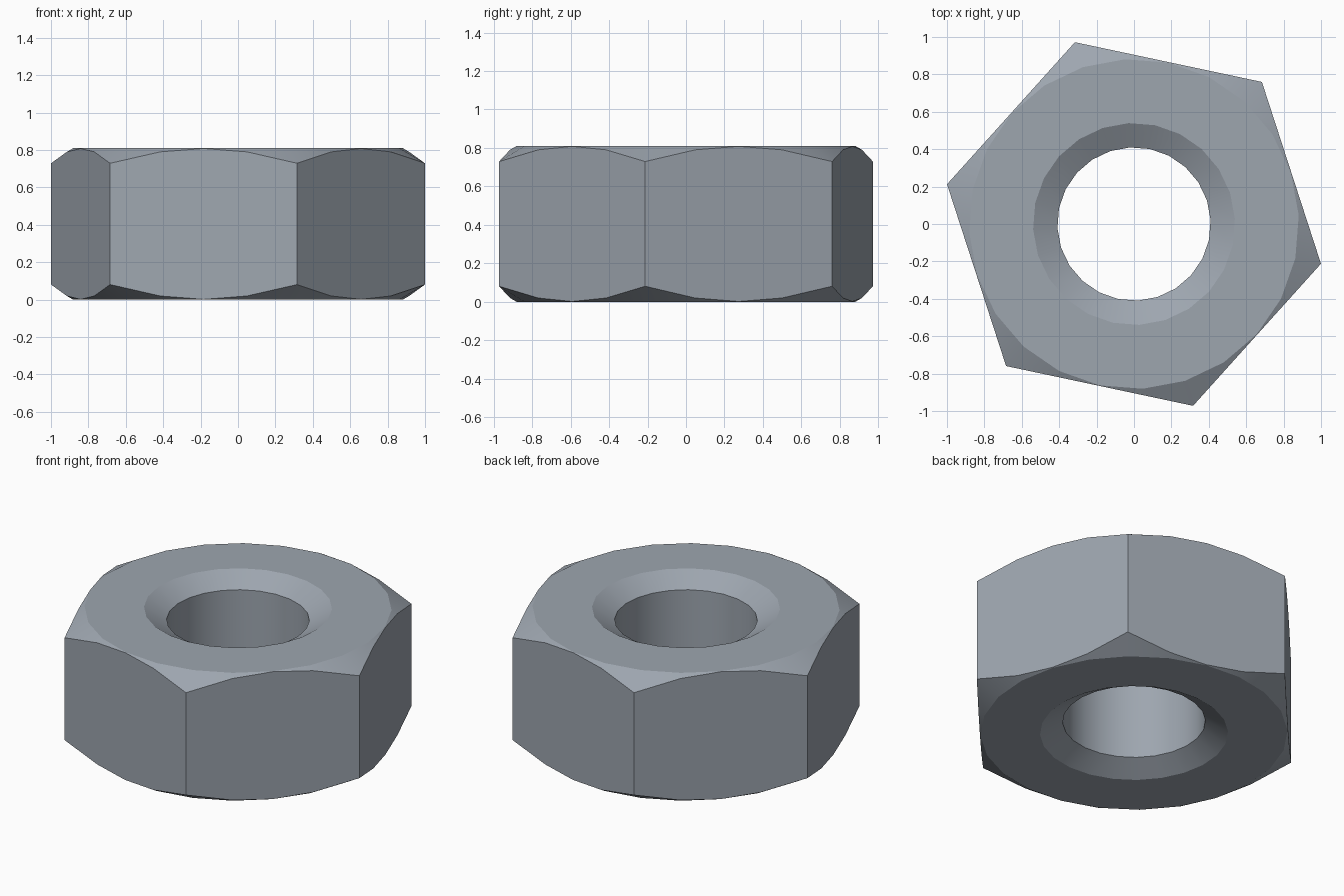
import bpy, bmesh, math

if "Cube" in bpy.data.objects:
    bpy.data.objects.remove(bpy.data.objects["Cube"])

HEIGHT = 0.81
CORNER_R = 1.022                       # hexagon corner radius
FLAT_R = CORNER_R * math.cos(math.pi / 6)
FACE_R = 0.882                         # round bearing face
SINK_R, BORE_R, SINK_DEPTH = 0.54, 0.41, 0.075
SEGMENTS = 24                          # four per hexagon side
TURN = math.radians(-12)
SLOPE = math.tan(math.radians(30))     # outer chamfer slope

steel = bpy.data.materials.new("steel grey")
steel.diffuse_color = (0.34, 0.38, 0.43, 1)
steel.use_nodes = True
steel.node_tree.nodes["Principled BSDF"].inputs["Base Color"].default_value = steel.diffuse_color

bm = bmesh.new()


def ring(radius, z):
    """Ring of vertices; radius and z are functions of the segment number."""
    out = []
    for i in range(SEGMENTS):
        a = TURN + 2 * math.pi * i / SEGMENTS
        r = radius(i)
        out.append(bm.verts.new((r * math.cos(a), r * math.sin(a), z(i))))
    return out


def hex_radius(i):
    return FLAT_R / math.cos(math.radians((i % 4) * 15 - 30))


def chamfer_drop(i):
    return (hex_radius(i) - FACE_R) * SLOPE


# Closed cross-section: bore, countersinks, bearing faces, chamfers, hexagon sides
rings = [
    ring(lambda i: BORE_R, lambda i: SINK_DEPTH),
    ring(lambda i: SINK_R, lambda i: 0),
    ring(lambda i: FACE_R, lambda i: 0),
    ring(hex_radius, chamfer_drop),
    ring(hex_radius, lambda i: HEIGHT - chamfer_drop(i)),
    ring(lambda i: FACE_R, lambda i: HEIGHT),
    ring(lambda i: SINK_R, lambda i: HEIGHT),
    ring(lambda i: BORE_R, lambda i: HEIGHT - SINK_DEPTH),
]
for k, low in enumerate(rings):
    high = rings[(k + 1) % len(rings)]
    for i in range(SEGMENTS):
        j = (i + 1) % SEGMENTS
        bm.faces.new((low[i], low[j], high[j], high[i]))
bmesh.ops.recalc_face_normals(bm, faces=bm.faces)

mesh = bpy.data.meshes.new("hex_nut")
bm.to_mesh(mesh)
bm.free()
mesh.materials.append(steel)
nut = bpy.data.objects.new("hex_nut", mesh)
bpy.context.collection.objects.link(nut)

# Smooth bore and cones, crisp edges elsewhere
bpy.context.view_layer.objects.active = nut
nut.select_set(True)
bpy.ops.object.shade_smooth_by_angle(angle=math.radians(22))
